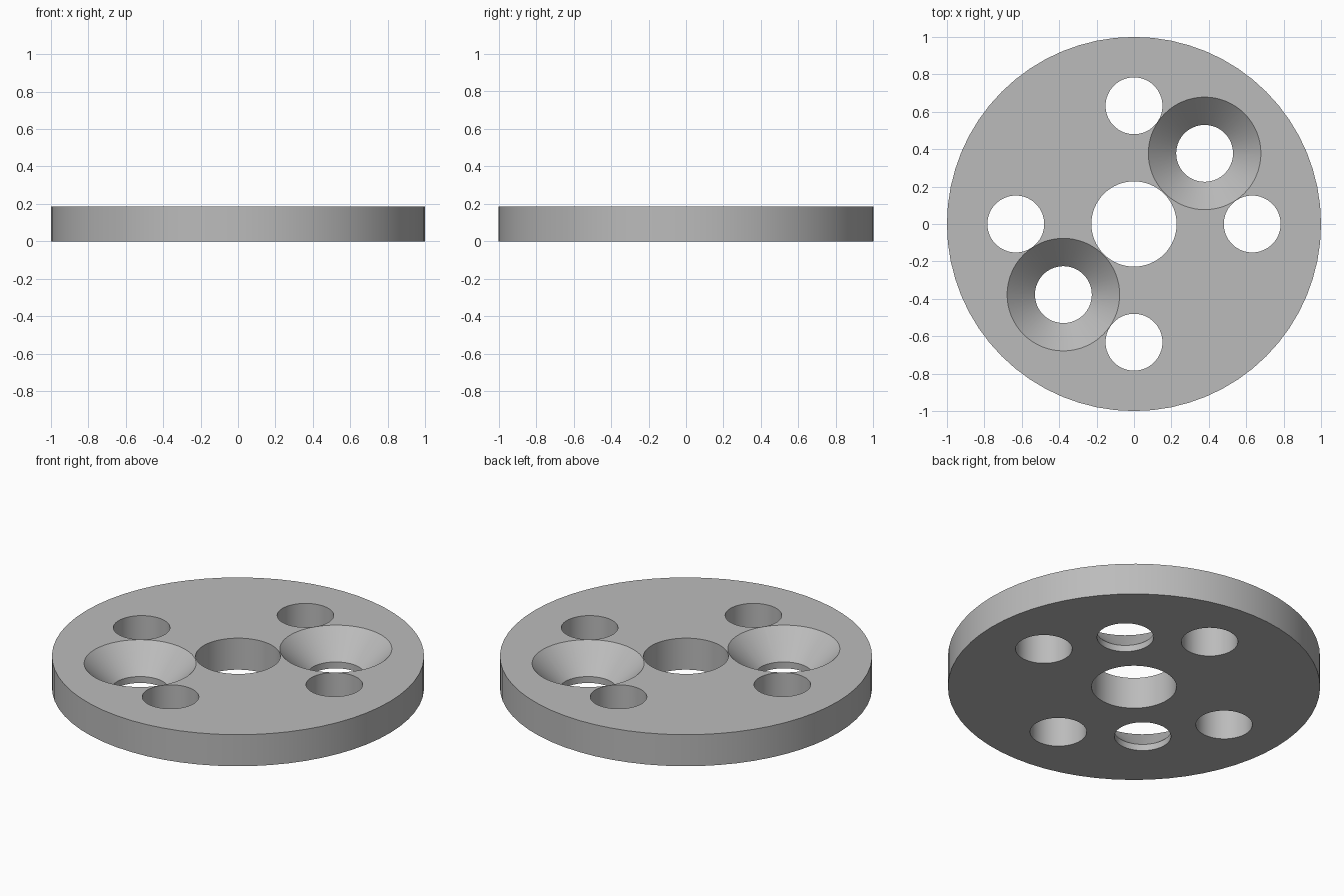
import bpy
import math

cube = bpy.data.objects.get("Cube")
if cube:
    bpy.data.objects.remove(cube, do_unlink=True)

HEIGHT = 0.187
HOLE_R = 0.152
SINK_R = 0.301
HOLE_DIST = 0.632
SINK_DIST = 0.534

grey = bpy.data.materials.new("plain_grey")
grey.use_nodes = True
colour = (0.5, 0.5, 0.5, 1)
grey.diffuse_color = colour
grey.node_tree.nodes["Principled BSDF"].inputs["Base Color"].default_value = colour


def lathe(name, profile, x=0, y=0, sides=64):
    """Closed solid of revolution from (radius, height) pairs, bottom to top."""
    verts, faces = [], []
    for r, z in profile:
        for i in range(sides):
            a = math.tau * i / sides
            verts.append((x + r * math.cos(a), y + r * math.sin(a), z))
    for k in range(len(profile) - 1):
        for i in range(sides):
            j = (i + 1) % sides
            low, high = k * sides, (k + 1) * sides
            faces.append((low + i, low + j, high + j, high + i))
    faces.append(tuple(reversed(range(sides))))
    faces.append(tuple(range(len(verts) - sides, len(verts))))
    mesh = bpy.data.meshes.new(name)
    mesh.from_pydata(verts, [], faces)
    mesh.materials.append(grey)
    obj = bpy.data.objects.new(name, mesh)
    bpy.context.collection.objects.link(obj)
    return obj


# Round plate
disc = lathe("round_plate", [(1, 0), (1, HEIGHT)])

# Centre bore and four straight holes
over = 0.1
cutters = [lathe("centre_bore_cutter", [(0.228, -over), (0.228, HEIGHT + over)])]
for i in range(4):
    a = math.tau * i / 4
    cutters.append(lathe("hole_cutter", [(HOLE_R, -over), (HOLE_R, HEIGHT + over)],
                         HOLE_DIST * math.cos(a), HOLE_DIST * math.sin(a)))

# Two countersunk holes on a diagonal, with a short straight lip below
lip = HEIGHT - (SINK_R - HOLE_R)
sink = [(HOLE_R, -over), (HOLE_R, lip), (SINK_R, HEIGHT), (SINK_R, HEIGHT + over)]
for a in (math.pi / 4, math.pi * 5 / 4):
    cutters.append(lathe("countersink_cutter", sink,
                         SINK_DIST * math.cos(a), SINK_DIST * math.sin(a)))

# Cut every hole, then discard the cutters
bpy.ops.object.select_all(action="DESELECT")
bpy.context.view_layer.objects.active = disc
disc.select_set(True)
for cutter in cutters:
    cutter.hide_render = True
    mod = disc.modifiers.new("cut", "BOOLEAN")
    mod.operation = "DIFFERENCE"
    mod.solver = "EXACT"
    mod.object = cutter
    bpy.ops.object.modifier_apply(modifier=mod.name)
    bpy.data.objects.remove(cutter, do_unlink=True)

bpy.ops.object.shade_smooth_by_angle(angle=math.radians(30))
